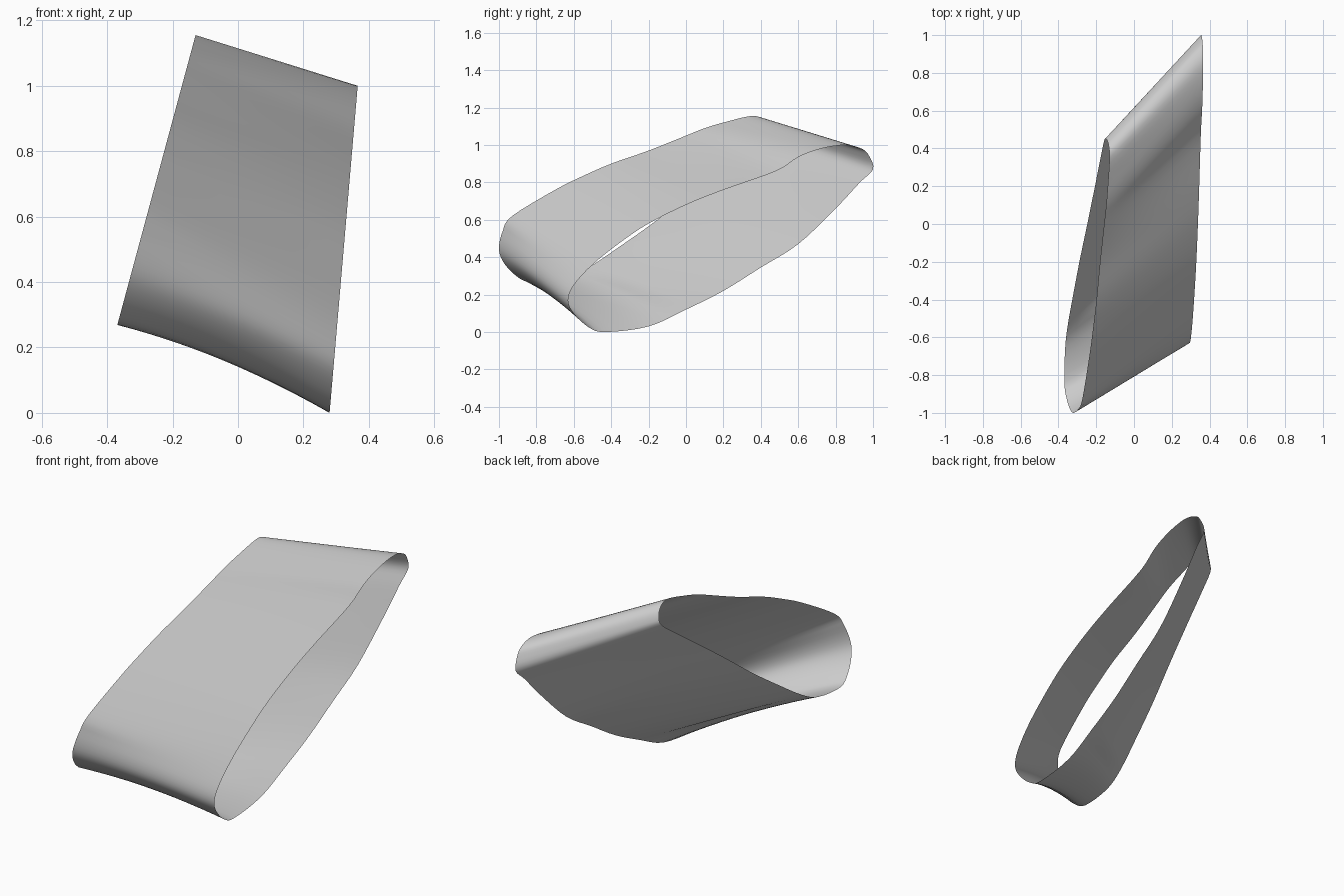
import bpy, bmesh
from mathutils import Vector

if "Cube" in bpy.data.objects:
    bpy.data.objects.remove(bpy.data.objects["Cube"])

# Rim outlines as (y, z), matched point for point around the band
RIGHT = [(-.43, 0), (-.2, .03), (0, .12), (.2, .22), (.4, .345), (.6, .47), (.8, .66), (.93, .8),
         (1, .87), (.98, .94), (.94, .98), (.85, 1), (.72, .98), (.6, .935), (.48, .86), (.2, .76),
         (0, .68), (-.2, .58), (-.35, .48), (-.5, .36), (-.6, .25), (-.63, .17), (-.6, .1), (-.52, .025)]
LEFT = [(-.84, .27), (-.66, .285), (-.53, .34), (-.35, .46), (-.18, .58), (0, .72), (.2, .87), (.35, .98),
        (.44, 1.05), (.45, 1.09), (.42, 1.135), (.35, 1.155), (.2, 1.12), (.1, 1.09), (0, 1.05), (-.2, .97),
        (-.4, .9), (-.56, .83), (-.7, .76), (-.93, .62), (-.98, .54), (-1, .45), (-.98, .38), (-.92, .31)]
SUB, STEPS = 4, 12


def smooth_loop(pts):
    """Closed Catmull-Rom curve through the points."""
    p = [Vector(q) for q in pts]
    n, out = len(p), []
    for i in range(n):
        a, b, c, d = p[i - 1], p[i], p[(i + 1) % n], p[(i + 2) % n]
        for k in range(SUB):
            t = k / SUB
            out.append(0.5 * (2 * b + (c - a) * t + (2 * a - 5 * b + 4 * c - d) * t * t
                              + (3 * b - a - 3 * c + d) * t ** 3))
    return out


# Each rim lies in its own tilted plane
right = [Vector((.28 + .086 * q.y, q.x, q.y)) for q in smooth_loop(RIGHT)]
left = [Vector((-.37 + .27 * (q.y - .265), q.x, q.y)) for q in smooth_loop(LEFT)]

# Loft between rims, with a slight inward pinch along the lower bend
bm = bmesh.new()
rings = []
for s in range(STEPS + 1):
    t = s / STEPS
    ring = []
    for a, b in zip(left, right):
        co = a.lerp(b, t)
        if b.y < 0:
            co.z += .025 * 4 * t * (1 - t) * max(0, 1 - 4 * b.z)
        co.z = max(co.z, 0)
        ring.append(bm.verts.new(co))
    rings.append(ring)
n = len(left)
for r0, r1 in zip(rings, rings[1:]):
    for i in range(n):
        j = (i + 1) % n
        bm.faces.new((r0[i], r0[j], r1[j], r1[i])).smooth = True
bmesh.ops.recalc_face_normals(bm, faces=bm.faces)

# Open band
mesh = bpy.data.meshes.new("open_band")
bm.to_mesh(mesh)
bm.free()
band = bpy.data.objects.new("open_band", mesh)
bpy.context.collection.objects.link(band)
